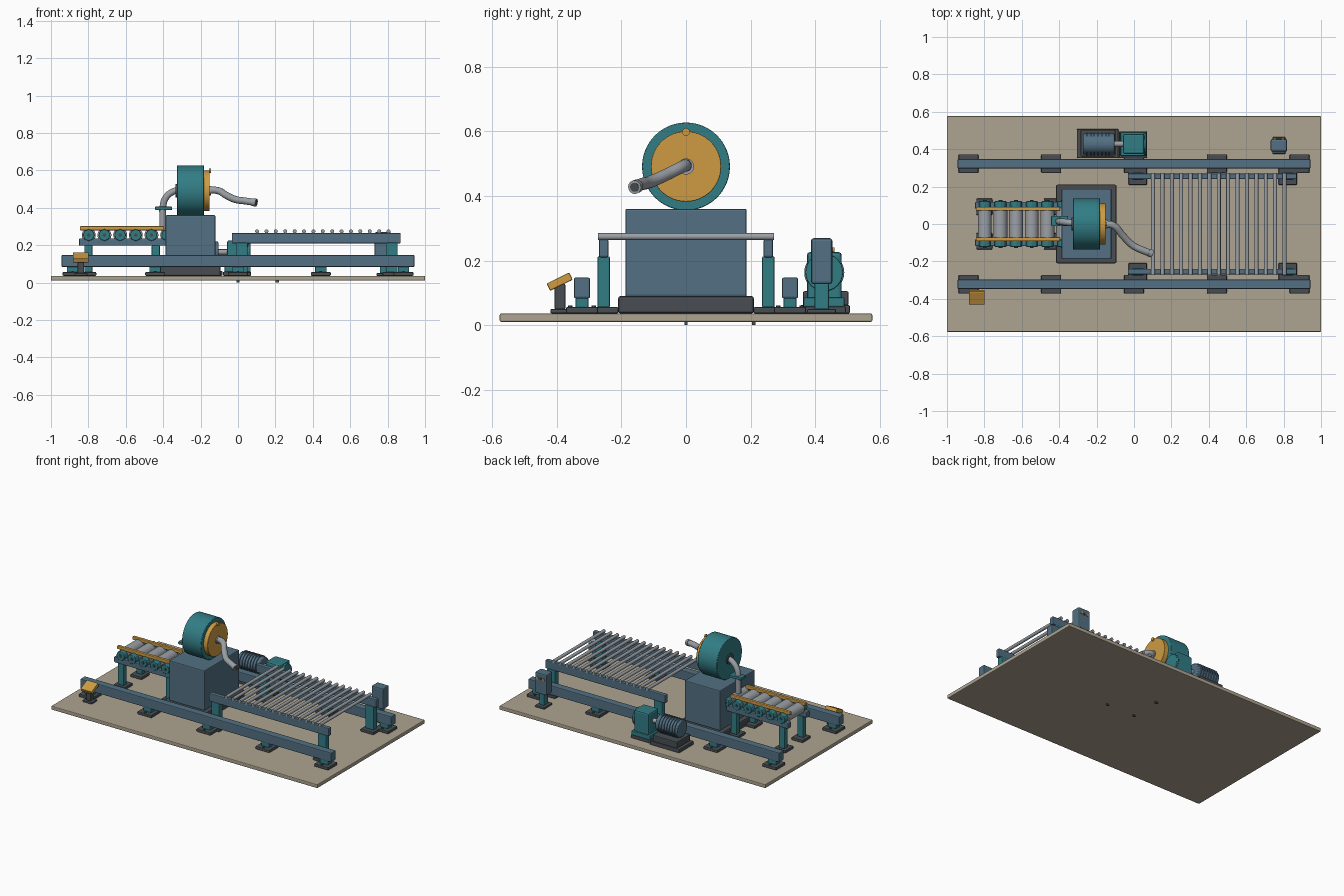
import bpy, math
from mathutils import Vector

if "Cube" in bpy.data.objects:
    bpy.data.objects.remove(bpy.data.objects["Cube"])


def material(name, rgb):
    m = bpy.data.materials.new(name)
    m.diffuse_color = (*rgb, 1)
    m.use_nodes = True
    m.node_tree.nodes["Principled BSDF"].inputs["Base Color"].default_value = m.diffuse_color
    return m


TAN = material("floor tan", (0.42, 0.37, 0.28))
BLUE = material("steel blue", (0.085, 0.16, 0.225))
TEAL = material("machine teal", (0.032, 0.205, 0.235))
GOLD = material("safety gold", (0.62, 0.33, 0.055))
DARK = material("dark iron", (0.065, 0.076, 0.085))
GREY = material("bare steel", (0.33, 0.355, 0.38))


def box(name, mat, x, y, z, bevel=0.005, rot=(0, 0, 0)):
    """Bevelled box from (min, max) ranges."""
    lo, hi = Vector((x[0], y[0], z[0])), Vector((x[1], y[1], z[1]))
    bpy.ops.mesh.primitive_cube_add(size=1, location=(lo + hi) / 2, rotation=rot)
    o = bpy.context.object
    o.name = name
    o.scale = hi - lo
    bpy.ops.object.transform_apply(location=False, rotation=False, scale=True)
    o.data.materials.append(mat)
    if bevel:
        b = o.modifiers.new("bevel", 'BEVEL')
        b.width, b.segments = bevel, 2
    return o


def block(name, mat, cx, cy, wx, wy, z, bevel=0.005):
    """Box centred on (cx, cy)."""
    return box(name, mat, (cx - wx / 2, cx + wx / 2), (cy - wy / 2, cy + wy / 2), z, bevel)


def cyl(name, mat, a, b, r, n=32, bevel=0):
    """Cylinder between two points."""
    a, b = Vector(a), Vector(b)
    d = b - a
    bpy.ops.mesh.primitive_cylinder_add(vertices=n, radius=r, depth=d.length, location=(a + b) / 2)
    o = bpy.context.object
    o.name = name
    o.rotation_euler = d.to_track_quat('Z', 'Y').to_euler()
    o.data.materials.append(mat)
    bpy.ops.object.shade_smooth_by_angle(angle=math.radians(35))
    if bevel:
        m = o.modifiers.new("bevel", 'BEVEL')
        m.width, m.segments = bevel, 2
    return o


def pipe(name, mat, pts, r):
    """Bent round tube through a few points."""
    c = bpy.data.curves.new(name, 'CURVE')
    c.dimensions = '3D'
    c.bevel_depth, c.bevel_resolution = r, 5
    c.resolution_u = 8
    s = c.splines.new('BEZIER')
    s.bezier_points.add(len(pts) - 1)
    for p, co in zip(s.bezier_points, pts):
        p.co = co
        p.handle_left_type = p.handle_right_type = 'AUTO'
    c.materials.append(mat)
    o = bpy.data.objects.new(name, c)
    bpy.context.collection.objects.link(o)
    return o


FLOOR = 0.036

# Floor slab and small locating pins below it
box("floor_slab", TAN, (-1, 1), (-0.577, 0.577), (0.01, FLOOR))
for px, py in ((0, 0), (0.21, 0), (0, 0.21)):
    block("locating_pin", DARK, px, py, 0.018, 0.01, (0, 0.012), 0)

# Long side rails on padded feet
for s in (-1, 1):
    y = s * 0.322
    box("side_rail", BLUE, (-0.943, 0.943), (y - 0.025, y + 0.025), (0.083, 0.147))
    for x in (-0.885, -0.443, 0, 0.443, 0.885):
        block("rail_foot", DARK, x, y, 0.106, 0.1, (FLOOR, 0.056))
        block("rail_leg", TEAL, x, y, 0.06, 0.04, (0.054, 0.086), 0.003)
        for dy in (-0.037, 0.037):
            cyl("foot_bolt", DARK, (x, y + dy, 0.054), (x, y + dy, 0.061), 0.007, 6)

# Feed conveyor: beams, legs, bearings, guides and rollers
ROLLERS = [-0.798 + 0.0838 * i for i in range(6)]
for s in (-1, 1):
    y = s * 0.1
    box("conveyor_beam", BLUE, (-0.85, -0.38), (y - 0.018, y + 0.018), (0.197, 0.236))
    for x in (-0.8, -0.44):
        block("conveyor_foot", DARK, x, s * 0.092, 0.085, 0.088, (FLOOR, 0.056))
        block("conveyor_leg", TEAL, x, y, 0.044, 0.036, (0.054, 0.199))
    y = s * 0.082
    box("guide_rail", GOLD, (-0.845, -0.395), (y - 0.01, y + 0.01), (0.279, 0.301), 0.004)
    for x in ROLLERS:
        cyl("roller_bearing", TEAL, (x, s * 0.083, 0.254), (x, s * 0.122, 0.254), 0.032, 8, 0.003)
        cyl("bearing_cap", DARK, (x, s * 0.12, 0.254), (x, s * 0.127, 0.254), 0.01, 12)
for x in ROLLERS:
    cyl("roller", GREY, (x, -0.085, 0.254), (x, 0.085, 0.254), 0.037, 28, 0.004)

# Central machine body
box("machine_plinth", DARK, (-0.417, -0.093), (-0.21, 0.21), (FLOOR, 0.09), 0.008)
box("machine_body", BLUE, (-0.387, -0.121), (-0.188, 0.188), (0.088, 0.36), 0.006)

# Drum with clamp disc, bolts and hub
CZ = 0.491
cyl("drum", TEAL, (-0.326, 0, CZ), (-0.182, 0, CZ), 0.136, 64, 0.003)
cyl("clamp_disc", GOLD, (-0.184, 0, CZ), (-0.152, 0, CZ), 0.109, 56, 0.002)
cyl("clamp_knob", GOLD, (-0.155, 0, CZ + 0.107), (-0.145, 0, CZ + 0.107), 0.012, 16)
cyl("drum_hub", GREY, (-0.155, 0, CZ), (-0.145, 0, CZ), 0.025, 24)
cyl("rear_hub", DARK, (-0.334, 0, CZ), (-0.324, 0, CZ), 0.035, 24)

# Outlet pipe towards the bar table
tip = Vector((0.097, -0.159, 0.427))
prev = Vector((0.04, -0.138, 0.436))
pipe("outlet_pipe", GREY, [(-0.16, 0, 0.494), (-0.11, -0.008, 0.492), (-0.06, -0.062, 0.465),
                           (-0.01, -0.112, 0.443), prev, tip], 0.019)
axis = (tip - prev).normalized()
cyl("outlet_collar", GREY, tip - axis * 0.02, tip + axis * 0.001, 0.021, 24)
cyl("outlet_bore", DARK, tip - axis * 0.005, tip + axis * 0.003, 0.014, 20)

# Inlet pipe dropping to the conveyor
pipe("inlet_pipe", GREY, [(-0.32, 0.005, 0.494), (-0.35, 0.008, 0.485), (-0.388, 0.012, 0.45),
                          (-0.402, 0.014, 0.4), (-0.403, 0.014, 0.36)], 0.018)
cyl("inlet_stem", GREY, (-0.403, 0.014, 0.285), (-0.403, 0.014, 0.4), 0.018, 20)
block("inlet_flange", TEAL, -0.398, 0.016, 0.09, 0.055, (0.388, 0.406), 0.004)

# Bar table: rails, legs and cross bars
for s in (-1, 1):
    y = s * 0.255
    box("table_rail", BLUE, (-0.033, 0.87), (y - 0.015, y + 0.015), (0.21, 0.265))
    for x in (0.02, 0.822):
        block("table_foot", DARK, x, y, 0.098, 0.092, (FLOOR, 0.056))
        block("table_leg", TEAL, x, y, 0.062, 0.039, (0.054, 0.213))
for i in range(15):
    x = 0.102 + 0.0502 * i
    cyl("table_bar", GREY, (x, -0.273, 0.274), (x, 0.273, 0.274), 0.0105, 16)

# Drive unit: skids, finned motor, shaft and gearbox
MY, MZ = 0.428, 0.163
box("motor_skid", DARK, (-0.305, -0.083), (0.352, 0.508), (FLOOR, 0.062))
box("motor_cradle", DARK, (-0.285, -0.1), (0.362, 0.503), (0.06, 0.105))
box("gearbox_skid", DARK, (-0.08, 0.07), (0.352, 0.495), (FLOOR, 0.058))
cyl("motor", BLUE, (-0.272, MY, MZ), (-0.105, MY, MZ), 0.056, 32, 0.005)
for i in range(7):
    x = -0.252 + 0.02 * i
    cyl("motor_fin", BLUE, (x - 0.004, MY, MZ), (x + 0.004, MY, MZ), 0.062, 32)
cyl("drive_shaft", GREY, (-0.11, MY, MZ), (-0.055, MY, MZ), 0.015, 20)
box("gearbox", TEAL, (-0.058, 0.055), (0.374, 0.482), (0.055, 0.226), 0.01)
box("gearbox_flange", TEAL, (-0.072, 0.068), (0.364, 0.491), (0.056, 0.085), 0.004)
cyl("gearbox_cover", TEAL, (0.05, MY, MZ), (0.066, MY, MZ), 0.058, 32, 0.003)

# Control box on a post, buttons facing the back
CX = 0.775
block("control_foot", DARK, CX, 0.42, 0.07, 0.09, (FLOOR, 0.05))
block("control_post", TEAL, CX, 0.42, 0.034, 0.045, (0.048, 0.13))
block("control_box", BLUE, CX, 0.42, 0.088, 0.066, (0.127, 0.269), 0.008)
for dx, mat in ((-0.022, GOLD), (0, DARK), (0.022, GOLD)):
    cyl("control_button", mat, (CX + dx, 0.451, 0.232), (CX + dx, 0.459, 0.232), 0.008, 12)

# Tilted operator panel on a short stand
block("panel_foot", DARK, -0.84, -0.39, 0.07, 0.06, (FLOOR, 0.05))
block("panel_post", DARK, -0.84, -0.39, 0.034, 0.034, (0.048, 0.128))
box("operator_panel", GOLD, (-0.883, -0.798), (-0.43, -0.352), (0.122, 0.147), 0.004,
    (math.radians(26), 0, 0))
